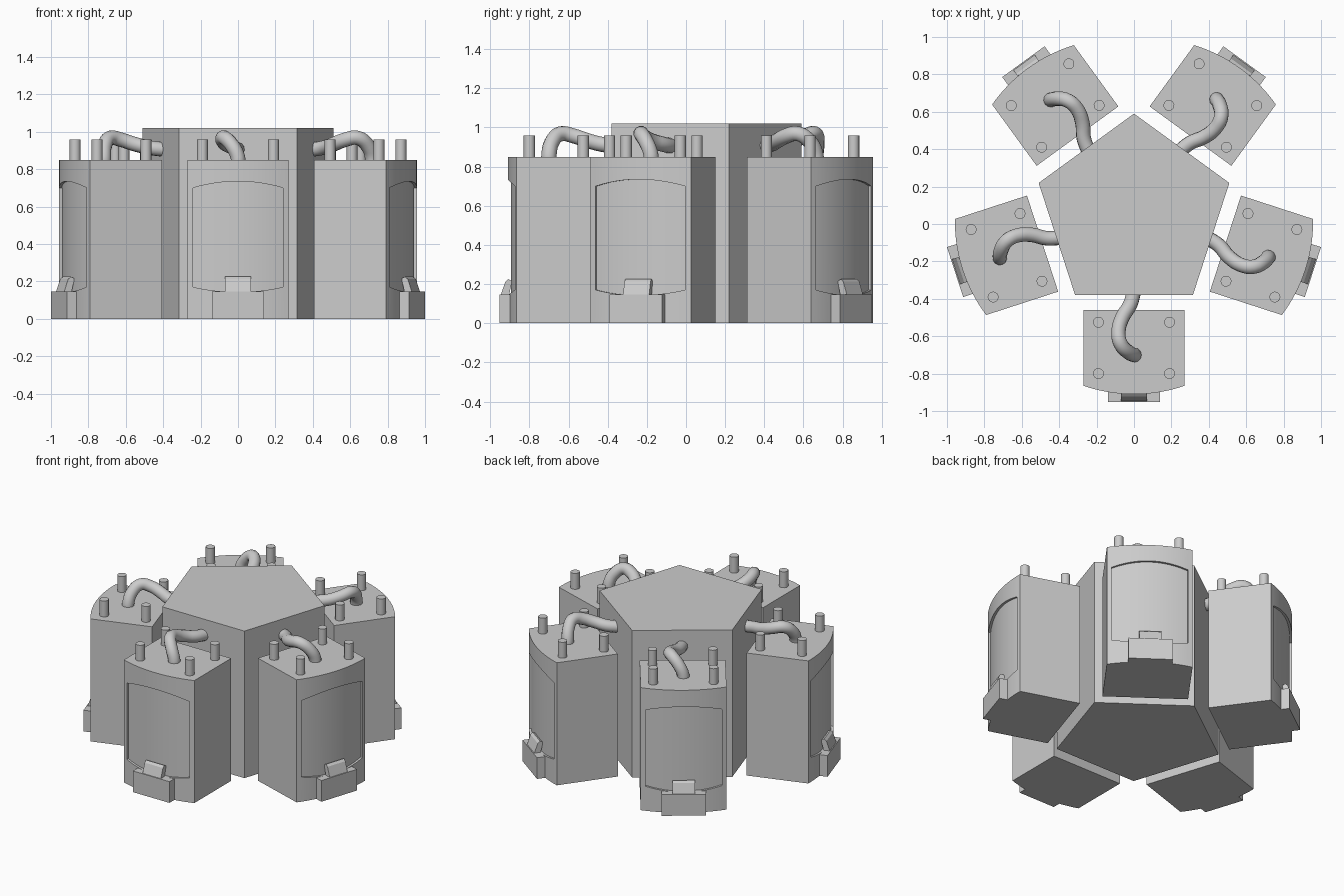
import bpy, math
from mathutils import Matrix, Vector

if "Cube" in bpy.data.objects:
    bpy.data.objects.remove(bpy.data.objects["Cube"])

CY = 0.054                      # centre of the five-fold symmetry
R_FRONT = 0.832                 # radius of the bowed tank front


def bow(x):
    return -0.91 + R_FRONT - math.sqrt(R_FRONT ** 2 - x * x)


def new_object(name, verts, faces):
    me = bpy.data.meshes.new(name)
    me.from_pydata(verts, [], faces)
    me.update()
    ob = bpy.data.objects.new(name, me)
    bpy.context.collection.objects.link(ob)
    return ob


def prism(name, low, high):
    """Closed solid between two matching outlines (counter-clockwise seen from high)."""
    n = len(low)
    faces = [tuple(reversed(range(n))), tuple(range(n, 2 * n))]
    faces += [(i, (i + 1) % n, n + (i + 1) % n, n + i) for i in range(n)]
    return new_object(name, list(low) + list(high), faces)


def activate(ob):
    bpy.ops.object.select_all(action='DESELECT')
    ob.select_set(True)
    bpy.context.view_layer.objects.active = ob


def smooth(ob, angle=30):
    activate(ob)
    bpy.ops.object.shade_smooth_by_angle(angle=math.radians(angle))


# central pentagonal core
penta = [(0.536 * math.cos(math.radians(90 + 72 * i)),
          CY + 0.536 * math.sin(math.radians(90 + 72 * i))) for i in range(5)]
prism("core", [(x, y, 0) for x, y in penta], [(x, y, 1.02) for x, y in penta])

# tank body with bowed front
xs = [-0.27 + 0.03 * i for i in range(19)]
outline = [(x, bow(x)) for x in xs] + [(0.27, -0.46), (-0.27, -0.46)]
tank = prism("tank", [(x, y, 0) for x, y in outline], [(x, y, 0.85) for x, y in outline])

# arched recess cut into the tank front
cx = [-0.24 + 0.03 * i for i in range(17)]
arch = [(x, 0.735 - 0.035 * (x / 0.24) ** 2) for x in reversed(cx)]
sill = [(x, 0.143 + 0.027 * (x / 0.24) ** 2) for x in cx]
ring = sill + arch
n = len(cx)
verts = [(x, -1.1, z) for x, z in ring] + [(x, bow(x) + 0.016, z) for x, z in ring]
m = 2 * n
faces = [(i, i + 1, m - 2 - i, m - 1 - i) for i in range(n - 1)]
faces += [tuple(m + k for k in reversed(f)) for f in faces]
faces += [(i, m + i, m + (i + 1) % m, (i + 1) % m) for i in range(m)]
cutter = new_object("recess_cutter", verts, faces)
cutter.hide_render = True
mod = tank.modifiers.new("recess", 'BOOLEAN')
mod.operation = 'DIFFERENCE'
mod.solver = 'EXACT'
mod.object = cutter
activate(tank)
bpy.ops.object.modifier_apply(modifier=mod.name)
bpy.data.objects.remove(cutter)
smooth(tank)

# foot block and leaning latch plate
foot_o = [(-0.14, -0.952), (0.14, -0.952), (0.14, -0.86), (-0.14, -0.86)]
foot = prism("foot", [(x, y, 0) for x, y in foot_o], [(x, y, 0.147) for x, y in foot_o])
latch_o = [(-0.948, 0.14), (-0.923, 0.212), (-0.908, 0.225), (-0.888, 0.215), (-0.905, 0.14)]
latch = prism("latch", [(0.07, y, z) for y, z in latch_o], [(-0.07, y, z) for y, z in latch_o])

# four pegs on the tank top
parts = [tank, foot, latch]
for x in (-0.19, 0.19):
    for y in (-0.525, -0.80):
        bpy.ops.mesh.primitive_cylinder_add(vertices=16, radius=0.029, depth=0.13,
                                            location=(x, y, 0.895))
        peg = bpy.context.object
        peg.name = "peg"
        smooth(peg)
        parts.append(peg)

# hose from the tank top to the core
path = [(0, -0.70, 0.82), (0, -0.70, 0.86), (-0.03, -0.685, 0.925), (-0.072, -0.64, 0.968),
        (-0.083, -0.575, 0.957), (-0.062, -0.50, 0.932), (-0.02, -0.43, 0.914),
        (0, -0.36, 0.905)]
cu = bpy.data.curves.new("hose", 'CURVE')
cu.dimensions = '3D'
cu.bevel_depth = 0.039
cu.bevel_resolution = 4
cu.use_fill_caps = True
cu.resolution_u = 4
sp = cu.splines.new('BEZIER')
sp.bezier_points.add(len(path) - 1)
for p, co in zip(sp.bezier_points, path):
    p.co = co
    p.handle_left_type = p.handle_right_type = 'AUTO'
hose = bpy.data.objects.new("hose", cu)
bpy.context.collection.objects.link(hose)
activate(hose)
bpy.ops.object.convert(target='MESH')
hose = bpy.context.object
smooth(hose, 50)
parts.append(hose)

# repeat the whole tank unit five times around the core
bpy.context.view_layer.update()
centre = Vector((0, CY, 0))
for k in range(1, 5):
    turn = (Matrix.Translation(centre) @ Matrix.Rotation(math.radians(72 * k), 4, 'Z')
            @ Matrix.Translation(-centre))
    for ob in parts:
        dup = ob.copy()
        bpy.context.collection.objects.link(dup)
        dup.matrix_world = turn @ ob.matrix_world
